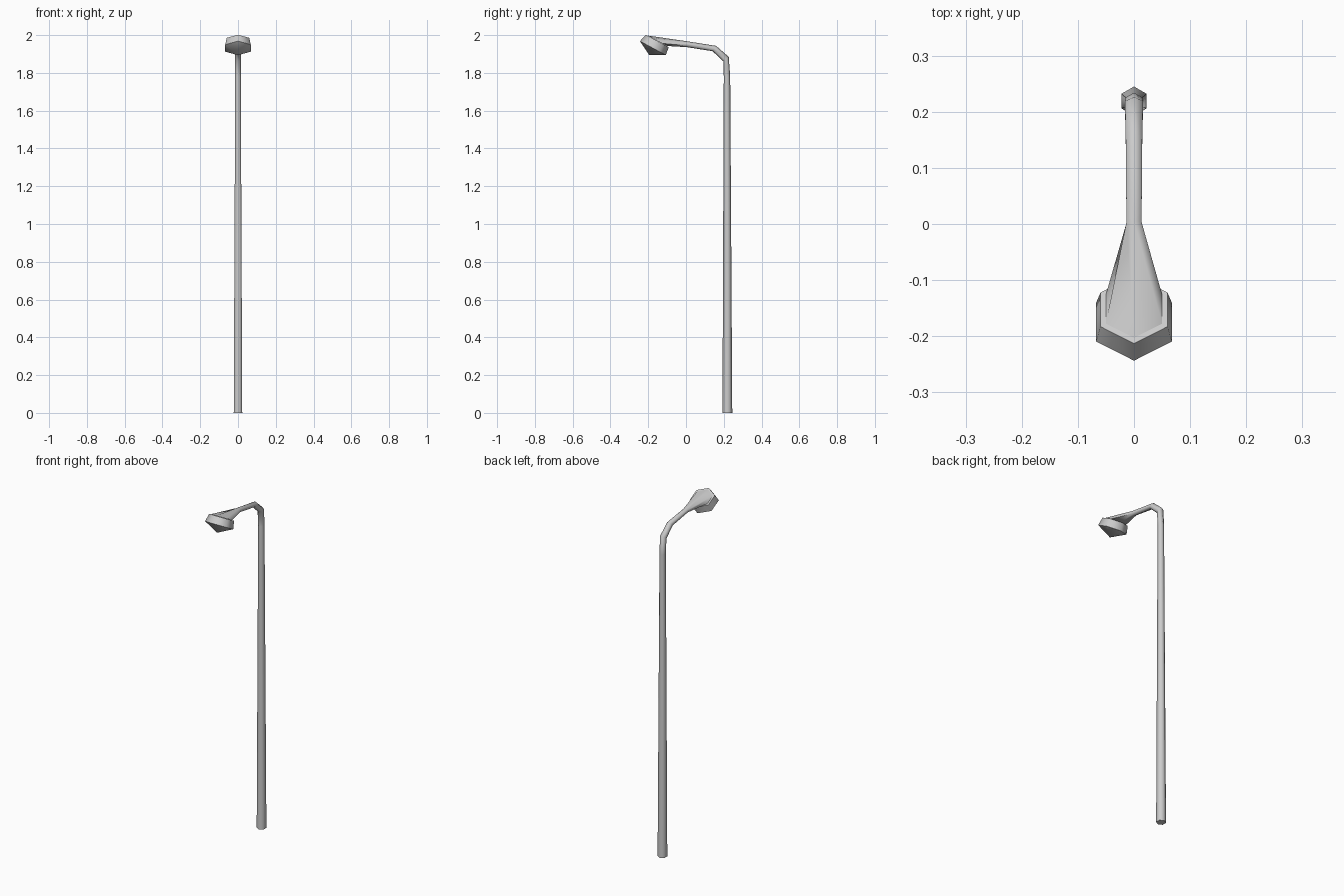
import bpy, bmesh, math
from mathutils import Vector

if "Cube" in bpy.data.objects:
    bpy.data.objects.remove(bpy.data.objects["Cube"])


def ring_loft(name, rings, tip=None):
    """Skin six-sided rings (y, z, lead-vertex angle, radius); optional end point (y, z)."""
    bm = bmesh.new()
    loops = []
    for y, z, ang, r in rings:
        a = math.radians(ang)
        lead = Vector((0, math.cos(a), math.sin(a)))
        side = Vector((1, 0, 0))
        c = Vector((0, y, z))
        loops.append([bm.verts.new(c + r * (lead * math.cos(k * math.pi / 3)
                                            + side * math.sin(k * math.pi / 3)))
                      for k in range(6)])
    for lo, hi in zip(loops, loops[1:]):
        for k in range(6):
            n = (k + 1) % 6
            bm.faces.new((lo[k], lo[n], hi[n], hi[k]))
    bm.faces.new(loops[0])
    if tip:
        p = bm.verts.new((0, tip[0], tip[1]))
        for k in range(6):
            bm.faces.new((loops[-1][k], loops[-1][(k + 1) % 6], p))
    else:
        bm.faces.new(loops[-1])
    bmesh.ops.recalc_face_normals(bm, faces=bm.faces)
    mesh = bpy.data.meshes.new(name)
    bm.to_mesh(mesh)
    bm.free()
    ob = bpy.data.objects.new(name, mesh)
    bpy.context.collection.objects.link(ob)
    bpy.ops.object.select_all(action='DESELECT')
    ob.select_set(True)
    bpy.context.view_layer.objects.active = ob
    bpy.ops.object.shade_smooth_by_angle(angle=math.radians(62))
    return ob


# Tapered pole, bend and arm flaring into the lamp head
ring_loft("pole_and_arm", [
    (0.219, 0.0, 0, 0.026),
    (0.217, 1.78, 0, 0.017),
    (0.212, 1.873, 40, 0.0185),
    (0.150, 1.929, 55, 0.017),
    (0.003, 1.952, 84, 0.0155),
    (-0.152, 1.970, 151.5, 0.058),
])

# Tilted lamp head: upper rim, wide rim, then the pointed lens below
ring_loft("lamp_head", [
    (-0.1525, 1.969, 151.5, 0.069),
    (-0.175, 1.931, 151.5, 0.078),
], tip=(-0.195, 1.894))
